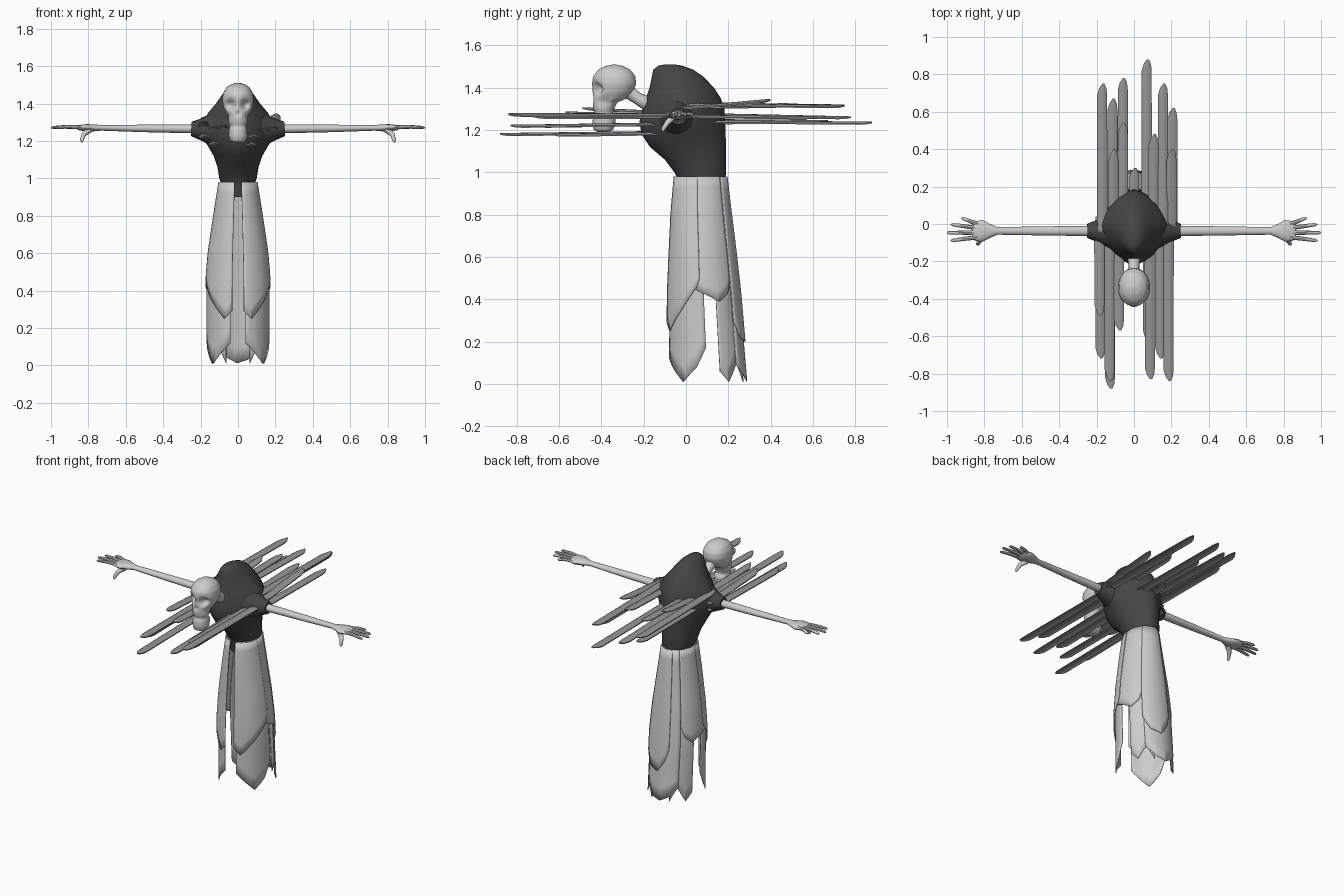
import bpy, bmesh
from math import sin, cos, pi, radians, exp
from mathutils import Vector


def material(name, v):
    m = bpy.data.materials.new(name)
    m.diffuse_color = (v, v, v, 1)
    return m


DARK = material("dark_cloth", 0.06)
MID = material("blade_grey", 0.3)


def finish(name, bm, mat=None, angle=40):
    bmesh.ops.recalc_face_normals(bm, faces=bm.faces[:])
    me = bpy.data.meshes.new(name)
    bm.to_mesh(me)
    bm.free()
    ob = bpy.data.objects.new(name, me)
    bpy.context.collection.objects.link(ob)
    if mat:
        me.materials.append(mat)
    bpy.ops.object.select_all(action='DESELECT')
    ob.select_set(True)
    bpy.context.view_layer.objects.active = ob
    bpy.ops.object.shade_smooth_by_angle(angle=radians(angle))
    return ob


def loft(bm, rings):
    vs = [[bm.verts.new(p) for p in r] for r in rings]
    n = len(vs[0])
    for a, b in zip(vs, vs[1:]):
        for i in range(n):
            j = (i + 1) % n
            bm.faces.new((a[i], a[j], b[j], b[i]))
    bm.faces.new(vs[0])
    bm.faces.new(vs[-1])


def oval(z, rx, front, back, p=2.0, n=32):
    # horizontal superellipse section
    c, ry = (front + back) / 2, (back - front) / 2
    out = []
    for i in range(n):
        a = 2 * pi * i / n
        s, k = sin(a), cos(a)
        out.append(Vector((rx * abs(k) ** (2 / p) * (1 if k > 0 else -1),
                           c + ry * abs(s) ** (2 / p) * (1 if s > 0 else -1), z)))
    return out


def tube(bm, path, n=12):
    # path entries: (point, half width, half height)
    rings = []
    for i, (p, w, h) in enumerate(path):
        d = Vector(path[min(i + 1, len(path) - 1)][0]) - Vector(path[max(i - 1, 0)][0])
        side = Vector((0, 0, 1)).cross(d).normalized()
        up = d.cross(side).normalized()
        rings.append([Vector(p) + side * w * cos(2 * pi * k / n) + up * h * sin(2 * pi * k / n)
                      for k in range(n)])
    loft(bm, rings)


def lerp_table(t, table):
    for (a, *va), (b, *vb) in zip(table, table[1:]):
        if t <= b:
            f = (t - a) / (b - a)
            return [x + (y - x) * f for x, y in zip(va, vb)]
    return table[-1][1:]


# hunched torso: z, half width, front, back, squareness
bm = bmesh.new()
loft(bm, [oval(*r) for r in [
    (0.90, 0.08, -0.035, 0.17, 2), (0.97, 0.09, -0.04, 0.185, 2), (1.0, 0.1, -0.055, 0.19, 2),
    (1.06, 0.11, -0.10, 0.19, 1.9), (1.12, 0.13, -0.17, 0.19, 1.8), (1.18, 0.165, -0.21, 0.187, 1.6),
    (1.24, 0.195, -0.22, 0.185, 1.5), (1.30, 0.19, -0.205, 0.182, 1.5), (1.35, 0.16, -0.19, 0.165, 1.6),
    (1.40, 0.118, -0.172, 0.132, 1.7), (1.45, 0.083, -0.162, 0.085, 1.8), (1.485, 0.055, -0.155, 0.035, 2),
    (1.505, 0.03, -0.13, -0.02, 2), (1.511, 0.01, -0.095, -0.06, 2)]])
finish("torso", bm, DARK)

for s, side in ((1, "right"), (-1, "left")):
    # sleeve stub
    bm = bmesh.new()
    tube(bm, [((s * x, -0.037, z), r, r) for x, z, r in
              [(0.06, 1.26, 0.125), (0.13, 1.26, 0.095), (0.19, 1.262, 0.062), (0.25, 1.264, 0.038)]], 20)
    finish(side + "_sleeve", bm, DARK)
    # thin arm, palm, fingers and thumb
    bm = bmesh.new()
    tube(bm, [((s * x, -0.037, z), w, h) for x, z, w, h in
              [(0.2, 1.264, 0.028, 0.024), (0.5, 1.267, 0.024, 0.02), (0.73, 1.27, 0.02, 0.015),
               (0.765, 1.27, 0.035, 0.018), (0.81, 1.27, 0.058, 0.02), (0.85, 1.271, 0.052, 0.014),
               (0.865, 1.272, 0.04, 0.006)]], 16)
    for y0, x1, y1 in ((0.0, 0.925, 0.03), (-0.022, 0.98, -0.003), (-0.047, 1.0, -0.046), (-0.07, 0.98, -0.088)):
        tube(bm, [((s * 0.83, y0, 1.272), 0.012, 0.011), ((s * (0.83 + x1) / 2, (y0 + y1) / 2, 1.276), 0.011, 0.010),
                  ((s * (x1 - 0.012), y1, 1.272), 0.009, 0.008), ((s * x1, y1, 1.27), 0.003, 0.003)], 8)
    tube(bm, [((s * 0.79, -0.06, 1.262), 0.02, 0.016), ((s * 0.825, -0.088, 1.235), 0.013, 0.013),
              ((s * 0.835, -0.107, 1.205), 0.01, 0.01), ((s * 0.835, -0.112, 1.193), 0.004, 0.004)], 10)
    finish(side + "_arm", bm)

# skull with dented eye sockets and nose: z, half width, front, back
PROFILE = [(1.19, 0.025, -0.415, -0.365), (1.2, 0.042, -0.435, -0.345), (1.225, 0.05, -0.442, -0.335),
           (1.26, 0.049, -0.44, -0.332), (1.28, 0.043, -0.432, -0.345), (1.3, 0.05, -0.438, -0.34),
           (1.33, 0.056, -0.442, -0.325), (1.35, 0.065, -0.442, -0.28), (1.38, 0.078, -0.442, -0.25),
           (1.42, 0.085, -0.445, -0.235), (1.455, 0.08, -0.438, -0.24), (1.485, 0.063, -0.415, -0.263),
           (1.503, 0.037, -0.38, -0.298), (1.51, 0.008, -0.347, -0.333)]
bm = bmesh.new()
zs = [a[0] + (b[0] - a[0]) * k / 3 for a, b in zip(PROFILE, PROFILE[1:]) for k in range(3)] + [1.51]
loft(bm, [oval(z, *lerp_table(z, PROFILE), 2.1, 48) for z in zs])
for v in bm.verts:
    if v.co.y < -0.36:
        x, z = abs(v.co.x), v.co.z
        v.co.y += 0.045 * exp(-((x - 0.04) / 0.022) ** 2 - ((z - 1.395) / 0.024) ** 2)
        v.co.y += 0.015 * exp(-(x / 0.012) ** 2 - ((z - 1.345) / 0.015) ** 2)
        v.co.x *= 1 - 0.12 * exp(-((z - 1.335) / 0.02) ** 2)
finish("skull", bm, None, 60)

bm = bmesh.new()
tube(bm, [((0, -0.29, 1.395), 0.035, 0.035), ((0, -0.23, 1.35), 0.028, 0.028),
          ((0, -0.18, 1.325), 0.034, 0.036), ((0, -0.1, 1.29), 0.04, 0.04)], 16)
finish("neck", bm)


# long thin blades: x, tip y, tip z, root z
def blade(name, x, y1, z1, z0):
    bm = bmesh.new()
    d = 1 if y1 > 0 else -1
    y0, w, th = -0.04 * d, 0.028, 0.006
    rings = []
    for y, k, shift in ((y0, 0.7, 0), (y0 + 0.06 * d, 1, 0), (y1 - 0.06 * d, 0.95, 0),
                        (y1 - 0.025 * d, 0.7, 0.003), (y1, 0.2, 0.006)):
        z = z0 + (z1 - z0) * (y - y0) / (y1 - y0)
        top = [Vector((x + shift + w * k * u, y, z - 0.010 * u * u * k + th / 2)) for u in (-1, -0.5, 0, 0.5, 1)]
        rings.append(top + [p - Vector((0, 0, th)) for p in reversed(top)])
    loft(bm, rings)
    finish(name, bm, MID)


BLADES = [(-0.17, 0.75, 1.318, 1.33), (-0.115, 0.67, 1.245, 1.25), (-0.06, 0.78, 1.262, 1.28),
          (-0.06, 0.54, 1.32, 1.31), (0.068, 0.88, 1.237, 1.245), (0.105, 0.48, 1.325, 1.31),
          (0.155, 0.75, 1.315, 1.325), (0.205, 0.62, 1.262, 1.27), (0.2, 0.4, 1.345, 1.305),
          (-0.11, 0.4, 1.342, 1.305), (0.0, 0.3, 1.24, 1.24),
          (-0.18, -0.72, 1.222, 1.235), (-0.185, -0.49, 1.305, 1.28), (-0.128, -0.88, 1.183, 1.195),
          (-0.13, -0.84, 1.275, 1.275), (-0.08, -0.57, 1.285, 1.27), (0.085, -0.83, 1.222, 1.235),
          (0.075, -0.63, 1.18, 1.19), (0.14, -0.72, 1.265, 1.265), (0.185, -0.84, 1.278, 1.275)]
for i, b in enumerate(BLADES):
    blade("blade_%02d" % (i + 1), *b)

# skirt cone: depth below waist, half width, front, back
CONE = [(0, 0.1, -0.055, 0.19), (0.17, 0.127, -0.07, 0.21), (0.37, 0.157, -0.08, 0.235),
        (0.56, 0.174, -0.088, 0.256), (0.98, 0.174, -0.09, 0.292)]


# tattered panel: hem is a list of (angle in degrees, z)
def panel(name, hem, out, mirror=False, n=12, rows=12):
    bm = bmesh.new()
    grid = []
    angles = sorted({hem[0][0] + (hem[-1][0] - hem[0][0]) * i / n for i in range(n + 1)} | {h[0] for h in hem})
    for a in angles:
        zb = lerp_table(a, hem)[0]
        col = []
        for r in range(rows + 1):
            z = 0.98 + (zb - 0.98) * r / rows
            rx, f, b = lerp_table(0.98 - z, CONE)
            x = (rx + out) * cos(radians(a))
            y = (f + b) / 2 + ((b - f) / 2 + out) * sin(radians(a))
            col.append(bm.verts.new((-x if mirror else x, y, z)))
        grid.append(col)
    for a, b in zip(grid, grid[1:]):
        for r in range(rows):
            bm.faces.new((a[r], b[r], b[r + 1], a[r + 1]))
    ob = finish(name, bm)
    m = ob.modifiers.new("thickness", 'SOLIDIFY')
    m.thickness, m.offset = 0.005, 0


for mir, side in ((False, "right"), (True, "left")):
    panel(side + "_front_panel", [(-80, 0.29), (-66, 0.25), (-40, 0.34), (-10, 0.46), (-6, 0.5)], 0.003, mir)
    panel(side + "_long_panel", [(-76, 0.12), (-55, 0.06), (-38, 0.01), (-15, 0.08), (0, 0.17)], -0.007, mir)
    panel(side + "_side_panel", [(-16, 0.45), (5, 0.42), (25, 0.39), (42, 0.43), (50, 0.5)], -0.002, mir)
    panel(side + "_rear_panel", [(20, 0.06), (34, 0.01), (52, 0.10), (68, 0.01)], -0.008, mir)
panel("back_long_panel", [(50, 0.09), (72, 0.03), (92, 0.012), (110, 0.04), (130, 0.10)], -0.004)
panel("back_outer_panel", [(48, 0.3), (62, 0.22), (85, 0.2), (100, 0.27), (108, 0.35)], 0.004)
